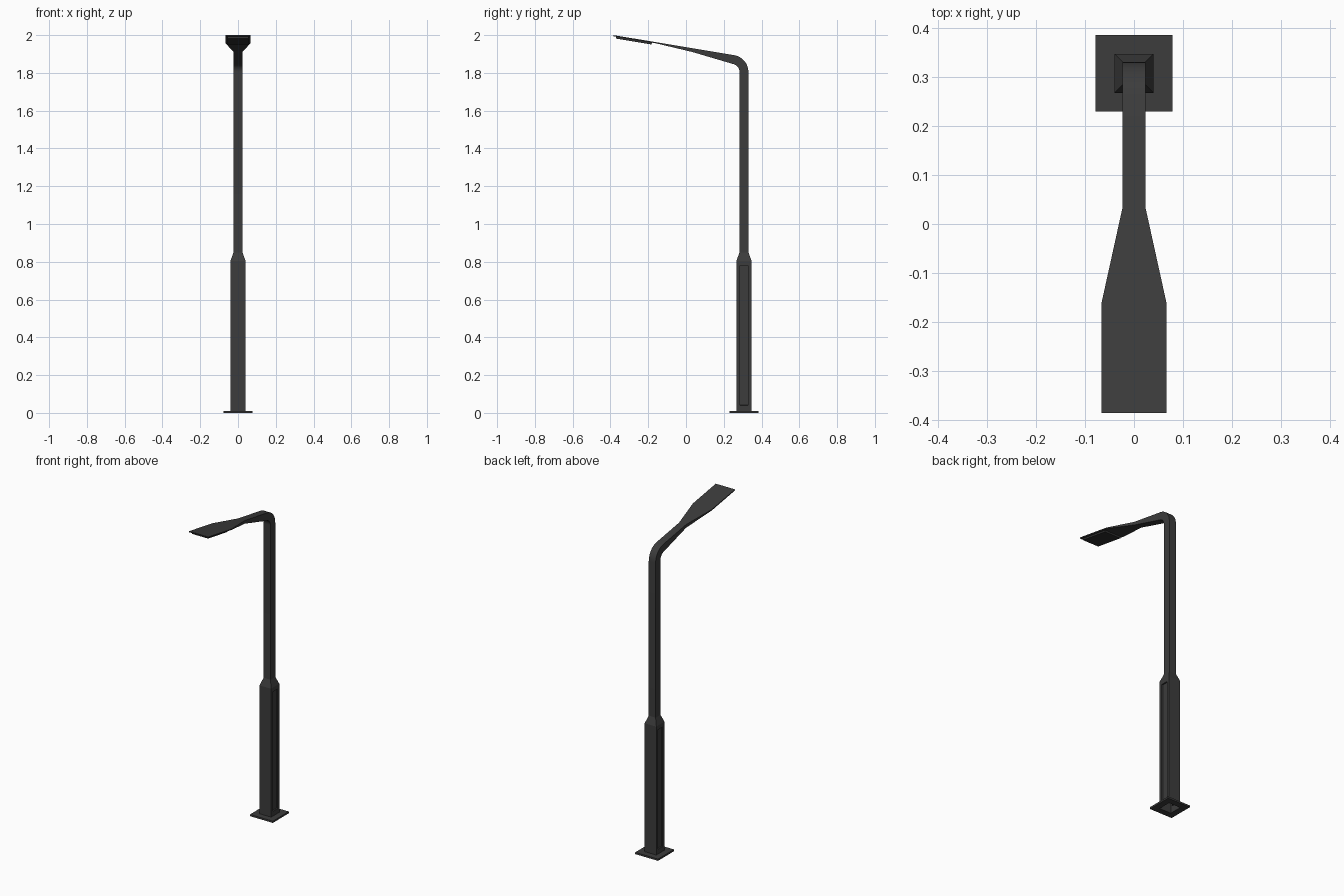
import bpy, bmesh, math
from mathutils import Matrix

if "Cube" in bpy.data.objects:
    bpy.data.objects.remove(bpy.data.objects["Cube"])

PY = 0.307            # pole centre along y
SLOPE = 0.1656        # rise of the arm per unit toward the front


def material(name, v):
    m = bpy.data.materials.new(name)
    m.diffuse_color = (v, v, v, 1)
    m.use_nodes = True
    m.node_tree.nodes["Principled BSDF"].inputs["Base Color"].default_value = m.diffuse_color
    return m


metal = material("dark_metal", 0.045)
glass = material("lamp_panel_dark", 0.03)


def finish(bm, name, mat, smooth=False):
    bmesh.ops.recalc_face_normals(bm, faces=bm.faces)
    me = bpy.data.meshes.new(name)
    bm.to_mesh(me)
    bm.free()
    ob = bpy.data.objects.new(name, me)
    bpy.context.collection.objects.link(ob)
    me.materials.append(mat)
    if smooth:
        bpy.ops.object.select_all(action='DESELECT')
        ob.select_set(True)
        bpy.context.view_layer.objects.active = ob
        bpy.ops.object.shade_smooth_by_angle(angle=math.radians(30))
    return ob


def loft(bm, stations):
    """Join rectangular sections: (back/top y, z, front/bottom y, z, half width)."""
    rings = []
    for oy, oz, iy, iz, w in stations:
        pts = [(-w, oy, oz), (w, oy, oz), (w, iy, iz), (-w, iy, iz)]
        rings.append([bm.verts.new(p) for p in pts])
    for a, b in zip(rings, rings[1:]):
        for i in range(4):
            j = (i + 1) % 4
            bm.faces.new((a[i], a[j], b[j], b[i]))
    return rings


# Base plate: square frame, open under the hollow column
bm = bmesh.new()
sections = [(0.04, 0.0), (0.078, 0.0), (0.078, 0.011), (0.04, 0.011)]
rings = loft(bm, [(PY + h, z, PY - h, z, h) for h, z in sections])
finish(bm, "base_plate", metal)

# Lower column with a recessed slot on both sides, then the shoulder
bm = bmesh.new()
loft(bm, [(PY + h, z, PY - h, z, h)
          for h, z in ((0.04, 0.0), (0.04, 0.805), (0.0235, 0.85))])
bmesh.ops.recalc_face_normals(bm, faces=bm.faces)
bm.normal_update()
sides = [f for f in bm.faces if abs(f.normal.x) > 0.99]
bmesh.ops.inset_individual(bm, faces=sides, thickness=0.025)
for f in sides:
    for v in f.verts:
        v.co.z = 0.04 if v.co.z < 0.4 else 0.78
bm.normal_update()
bmesh.ops.inset_individual(bm, faces=sides, thickness=0.001, depth=-0.008)
finish(bm, "lower_column", metal)

# Upper pole, bend, tapering arm and flat lamp head in one sweep
W = 0.0235
cy, cz, ro, ri = PY + W - 0.09, 1.805, 0.09, 0.043
stations = [(PY + W, 0.85, PY - W, 0.85, W)]
end = math.pi / 2 - math.atan(SLOPE)
for i in range(9):
    a = end * i / 8
    c, s = math.cos(a), math.sin(a)
    stations.append((cy + ro * c, cz + ro * s, cy + ri * c, cz + ri * s, W))


def top(y):
    return 2.0 - SLOPE * (y + 0.385)


for y, t, w in ((0.033, 0.02, W), (-0.16, 0.006, 0.066), (-0.385, 0.006, 0.066)):
    stations.append((y, top(y), y, top(y) - t, w))
bm = bmesh.new()
rings = loft(bm, stations)
bm.faces.new(rings[-1])
finish(bm, "upper_pole_and_arm", metal, smooth=True)

# Light panel under the head
bm = bmesh.new()
mid = -0.276
mat = (Matrix.Translation((0, mid, top(mid) - 0.010))
       @ Matrix.Rotation(-math.atan(SLOPE), 4, 'X')
       @ Matrix.Diagonal((0.11, 0.192, 0.012, 1)))
bmesh.ops.create_cube(bm, size=1, matrix=mat)
finish(bm, "light_panel", glass)
